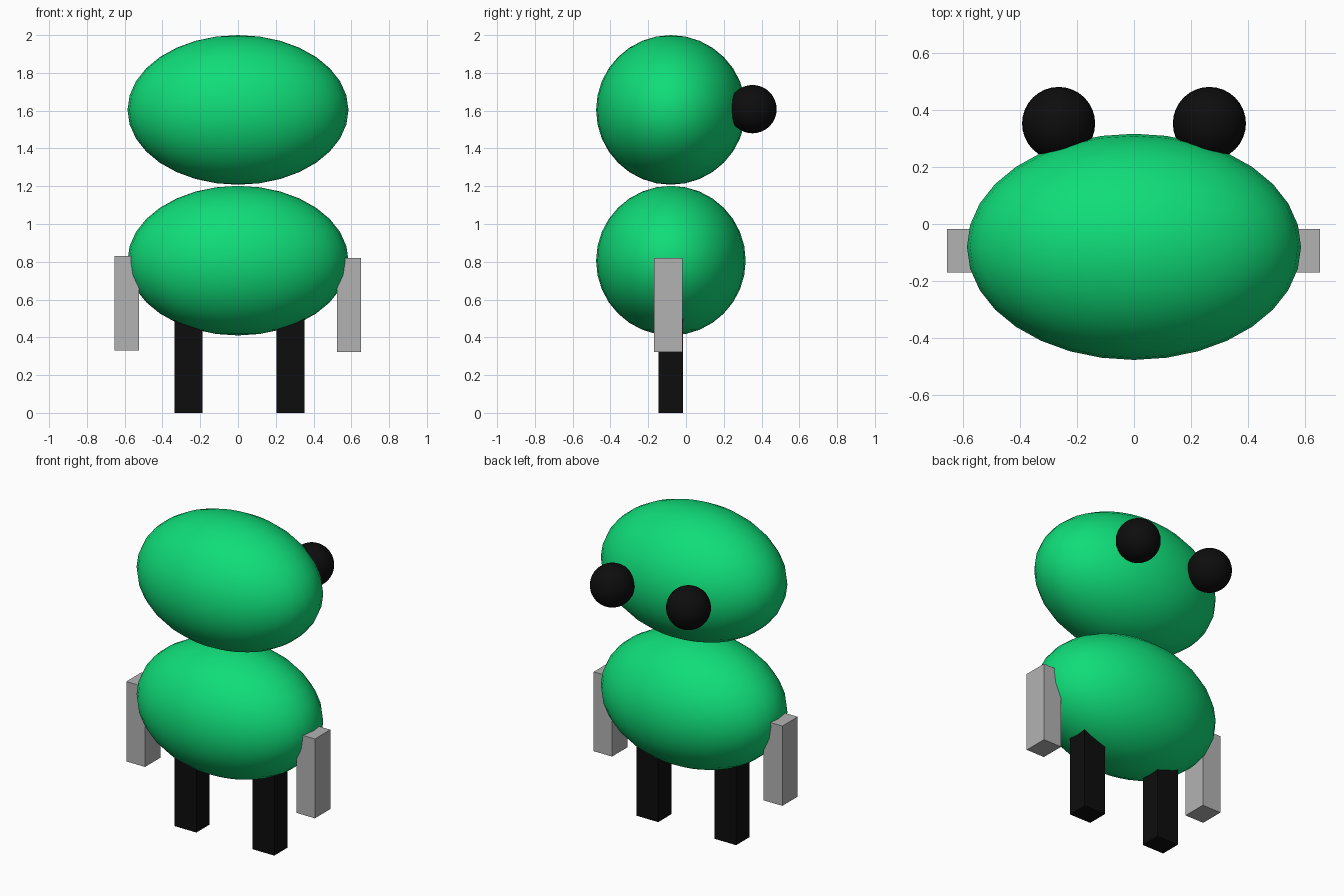
import bpy

cube = bpy.data.objects.get("Cube")
if cube:
    bpy.data.objects.remove(cube, do_unlink=True)


def material(name, colour):
    mat = bpy.data.materials.new(name)
    mat.use_nodes = True
    mat.diffuse_color = colour
    bsdf = next(n for n in mat.node_tree.nodes if n.type == "BSDF_PRINCIPLED")
    bsdf.inputs["Base Color"].default_value = colour
    return mat


green = material("green", (0.005, 0.72, 0.19, 1))
black = material("black", (0.004, 0.004, 0.004, 1))
grey = material("grey", (0.45, 0.45, 0.45, 1))


def finish(name, mat, scale):
    obj = bpy.context.object
    obj.name = name
    obj.scale = scale
    bpy.ops.object.transform_apply(location=False, rotation=False, scale=True)
    obj.data.materials.append(mat)


def ellipsoid(name, centre, radii, mat):
    bpy.ops.mesh.primitive_uv_sphere_add(segments=32, ring_count=16, radius=1, location=centre)
    finish(name, mat, radii)
    bpy.ops.object.shade_smooth()


def box(name, low, high, mat):
    centre = [(a + b) / 2 for a, b in zip(low, high)]
    bpy.ops.mesh.primitive_cube_add(size=1, location=centre)
    finish(name, mat, [b - a for a, b in zip(low, high)])


# Stacked body and head
for name, z in (("body", 0.806), ("head", 1.604)):
    ellipsoid(name, (0, -0.08, z), (0.585, 0.396, 0.396), green)

# Eyes on the +y side of the head
for side, s in (("left", 1), ("right", -1)):
    ellipsoid(side + "_eye", (s * 0.264, 0.352, 1.608), (0.128, 0.128, 0.128), black)

# Arms, the right one slightly higher
box("left_arm", (0.525, -0.17, 0.323), (0.652, -0.018, 0.82), grey)
box("right_arm", (-0.655, -0.17, 0.33), (-0.525, -0.018, 0.83), grey)

# Legs, running up into the body
box("left_leg", (0.203, -0.145, 0), (0.353, -0.015, 0.53), black)
box("right_leg", (-0.337, -0.145, 0), (-0.187, -0.015, 0.53), black)
